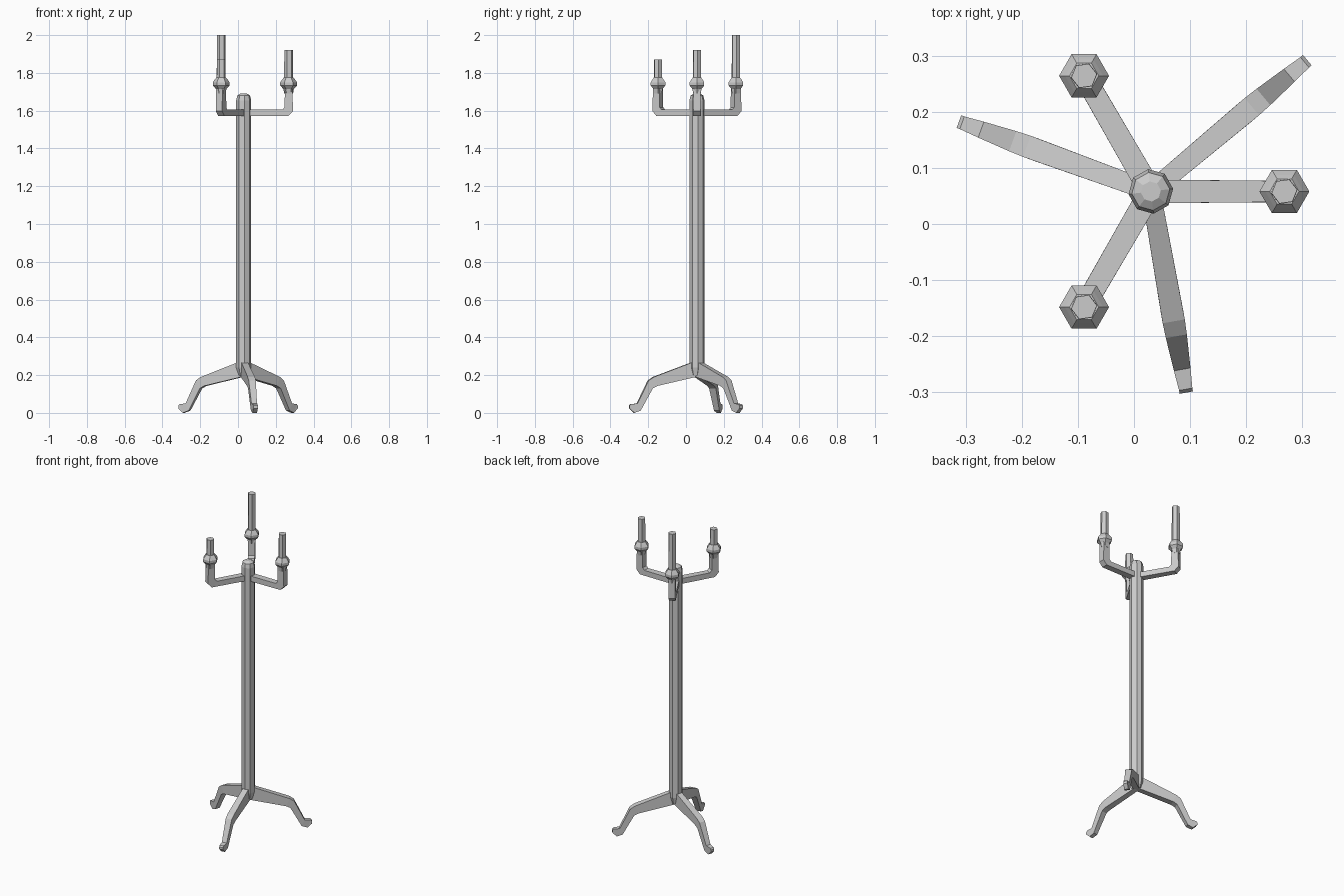
import bpy
import bmesh
from math import sin, cos, radians, tau

cube = bpy.data.objects.get("Cube")
if cube:
    bpy.data.objects.remove(cube, do_unlink=True)

CX, CY = 0.03, 0.058   # axis of the column

metal = bpy.data.materials.new("grey metal")
metal.use_nodes = True
GREY = (0.6, 0.6, 0.6, 1)
metal.diffuse_color = GREY
metal.node_tree.nodes["Principled BSDF"].inputs["Base Color"].default_value = GREY


def finish(name, bm, angle=0, offset=0):
    """Turn a bmesh into an object placed around the column axis."""
    bmesh.ops.recalc_face_normals(bm, faces=bm.faces)
    mesh = bpy.data.meshes.new(name)
    bm.to_mesh(mesh)
    bm.free()
    mesh.materials.append(metal)
    obj = bpy.data.objects.new(name, mesh)
    a = radians(angle)
    obj.location = (CX + offset * cos(a), CY + offset * sin(a), 0)
    bpy.context.collection.objects.link(obj)
    return obj


def lathe(name, profile, sides, angle=0, offset=0, turn=0):
    """Revolve (radius, z) points with a low number of sides, capped."""
    bm = bmesh.new()
    rings = [[bm.verts.new((r * cos(tau * i / sides + turn), r * sin(tau * i / sides + turn), z))
              for i in range(sides)] for r, z in profile]
    for low, high in zip(rings, rings[1:]):
        for i in range(sides):
            j = (i + 1) % sides
            bm.faces.new((low[i], low[j], high[j], high[i]))
    bm.faces.new(rings[0])
    bm.faces.new(rings[-1])
    return finish(name, bm, angle, offset)


def blade(name, upper, lower, angle):
    """Radial bar from matching upper and lower (r, z, half width) outlines."""
    bm = bmesh.new()
    rings = []
    for (r1, z1, w1), (r2, z2, w2) in zip(upper, lower):
        rings.append([bm.verts.new(p) for p in
                      ((r1, -w1, z1), (r1, w1, z1), (r2, w2, z2), (r2, -w2, z2))])
    for a, b in zip(rings, rings[1:]):
        for i in range(4):
            j = (i + 1) % 4
            bm.faces.new((a[i], a[j], b[j], b[i]))
    bm.faces.new(rings[0])
    bm.faces.new(rings[-1])
    obj = finish(name, bm)
    obj.rotation_euler.z = radians(angle)
    return obj


# Eight-sided column with a domed top
lathe("column", [(0.028, 0.195), (0.04, 0.24), (0.04, 1.655), (0.034, 1.68), (0.018, 1.69)],
      8, turn=radians(7))

# Three bent legs with turned-out feet
leg_upper = [(0.0, 0.278, 0.017), (0.235, 0.19, 0.02), (0.262, 0.172, 0.019),
             (0.322, 0.05, 0.015), (0.358, 0.046, 0.012)]
leg_lower = [(0.0, 0.192, 0.017), (0.215, 0.143, 0.02), (0.24, 0.13, 0.019),
             (0.305, 0.012, 0.015), (0.338, 0.0, 0.012)]
for side, angle in (("left", 40), ("right", 160), ("front", 280)):
    leg = blade(side + "_leg", leg_upper, leg_lower, angle)
    # blunt toe
    toe = [(0.338, 0.0, 0.012), (0.364, 0.024, 0.012)]
    blade(side + "_toe", [leg_upper[-1], (0.364, 0.038, 0.012)], toe, angle)

# Three elbowed arms, each with a six-sided cup and candle of its own height
arm_upper = [(0.0, 1.605, 0.021), (0.205, 1.605, 0.019), (0.217, 1.618, 0.019), (0.218, 1.72, 0.019)]
arm_lower = [(0.0, 1.572, 0.021), (0.237, 1.572, 0.019), (0.261, 1.598, 0.019), (0.258, 1.72, 0.019)]
for side, angle, top in (("left", 0, 1.92), ("back", 120, 2.0), ("front", 240, 1.87)):
    blade(side + "_arm", arm_upper, arm_lower, angle)
    lathe(side + "_cup", [(0.023, 1.69), (0.028, 1.715), (0.0445, 1.733), (0.0445, 1.75),
                          (0.034, 1.765), (0.026, 1.775)], 6, angle, 0.238)
    lathe(side + "_candle", [(0.024, 1.76), (0.023, top)], 6, angle, 0.238, radians(8))
